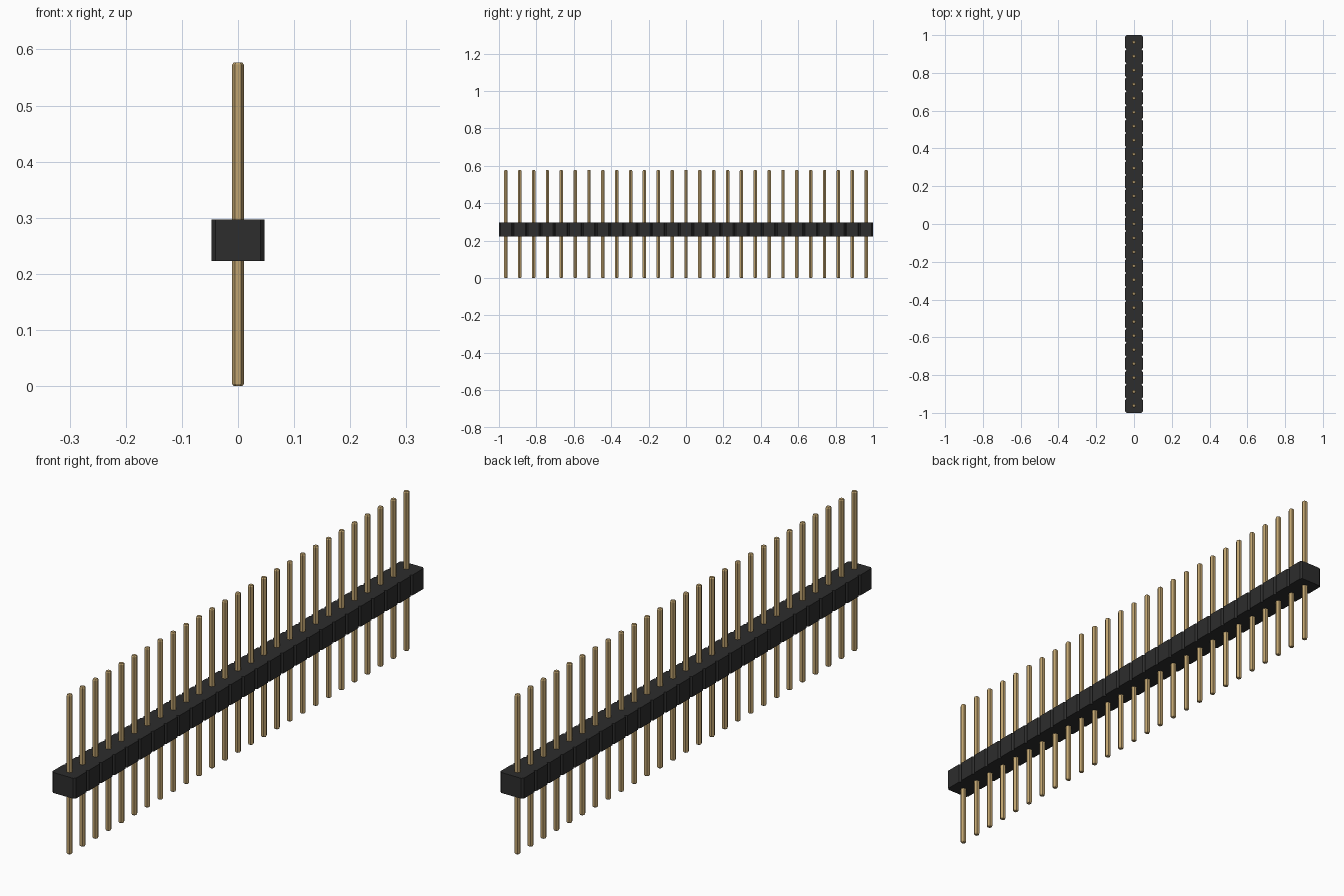
import bpy, bmesh, math

cube = bpy.data.objects.get("Cube")
if cube:
    bpy.data.objects.remove(cube)

COUNT = 27
PITCH = 2 / COUNT


def material(name, color):
    mat = bpy.data.materials.new(name)
    mat.use_nodes = True
    mat.diffuse_color = color
    mat.node_tree.nodes["Principled BSDF"].inputs["Base Color"].default_value = color
    return mat


def chamfered_outline(hx, hy, c):
    """Rectangle outline with its four corners cut off."""
    return [(hx, c - hy), (hx, hy - c), (hx - c, hy), (c - hx, hy),
            (-hx, hy - c), (-hx, c - hy), (c - hx, -hy), (hx - c, -hy)]


def loft(bm, sections, y):
    """Skin a stack of (outline, height) sections and cap both ends."""
    rings = [[bm.verts.new((px, py + y, z)) for px, py in outline]
             for outline, z in sections]
    n = len(rings[0])
    for low, high in zip(rings, rings[1:]):
        for i in range(n):
            j = (i + 1) % n
            bm.faces.new((low[i], low[j], high[j], high[i]))
    bm.faces.new(rings[0][::-1])
    bm.faces.new(rings[-1])


def row(name, sections, mat):
    """One object holding the same loft at every pitch position."""
    bm = bmesh.new()
    for k in range(COUNT):
        loft(bm, sections, (k - (COUNT - 1) / 2) * PITCH)
    mesh = bpy.data.meshes.new(name)
    bm.to_mesh(mesh)
    bm.free()
    mesh.materials.append(mat)
    obj = bpy.data.objects.new(name, mesh)
    bpy.context.collection.objects.link(obj)


black = material("black plastic", (0.026, 0.026, 0.026, 1))
gold = material("gold metal", (0.53, 0.37, 0.16, 1))

# Plastic housing: one chamfered block per pin, joined end to end
block = chamfered_outline(0.047, PITCH / 2, 0.007)
row("housing", [(block, 0.223), (block, 0.297)], black)

# Hexagonal pins with bevelled tips
def hexagon(r):
    return [(r * math.cos(math.pi * i / 3), r * math.sin(math.pi * i / 3))
            for i in range(6)]

shaft, tip = hexagon(0.0105), hexagon(0.0075)
row("pins", [(tip, 0), (shaft, 0.004), (shaft, 0.573), (tip, 0.577)], gold)
